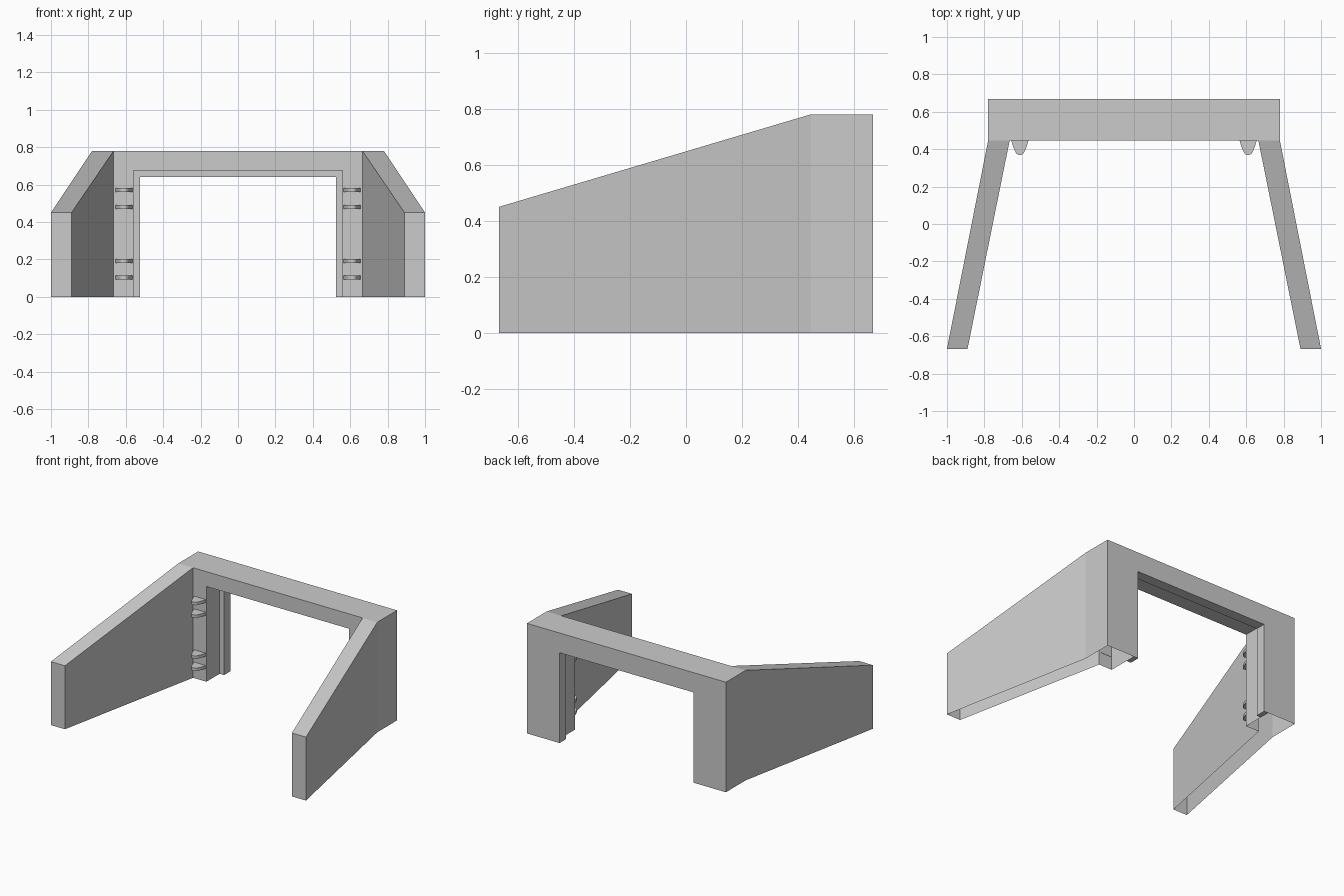
import bpy, bmesh
from math import sin, cos, pi

if "Cube" in bpy.data.objects:
    bpy.data.objects.remove(bpy.data.objects["Cube"])

F, B, E = 0.446, 0.667, -0.667    # frame front, frame back, wing end (y)
H, HE = 0.78, 0.45                # frame height, wing end height
OX, OZ = 0.56, 0.675              # doorway half width and height
LX, LZ, LY = 0.525, 0.64, 0.594   # door stop half width, height, front y


def finish(bm, name):
    bmesh.ops.remove_doubles(bm, verts=bm.verts, dist=1e-5)
    bmesh.ops.recalc_face_normals(bm, faces=bm.faces)
    bmesh.ops.dissolve_limit(bm, angle_limit=0.002, verts=bm.verts, edges=bm.edges)
    mesh = bpy.data.meshes.new(name)
    bm.to_mesh(mesh)
    bm.free()
    ob = bpy.data.objects.new(name, mesh)
    bpy.context.collection.objects.link(ob)
    return ob


def extrude(profile, vec, name):
    bm = bmesh.new()
    face = bm.faces.new([bm.verts.new(p) for p in profile])
    geom = bmesh.ops.extrude_face_region(bm, geom=[face])["geom"]
    bmesh.ops.translate(bm, vec=vec, verts=[v for v in geom if isinstance(v, bmesh.types.BMVert)])
    return finish(bm, name)


# Headwall and wing walls: one shell, open underneath
bm = bmesh.new()
for s in (1, -1):
    def face(*pts):
        bm.faces.new([bm.verts.new((s * x, y, z)) for x, y, z in pts])

    def wall(x1, y1, h1, x2, y2, h2):
        face((x1, y1, 0), (x2, y2, 0), (x2, y2, h2), (x1, y1, h1))

    wall(0.78, B, H, 0.78, F, H)
    wall(0.78, F, H, 1, E, HE)
    wall(1, E, HE, 0.89, E, HE)
    wall(0.89, E, HE, 0.665, F, H)
    wall(OX, F, OZ, OX, B, OZ)
    face((0.78, F, H), (1, E, HE), (0.89, E, HE), (0.665, F, H))
    face((0, F, H), (0.665, F, H), (0.78, F, H), (0.78, B, H), (0, B, H))
    face((0, F, OZ), (OX, F, OZ), (OX, B, OZ), (0, B, OZ))
    for x, y in ((0.665, F), (0.78, B)):
        face((x, y, 0), (OX, y, 0), (OX, y, OZ), (0, y, OZ), (0, y, H), (x, y, H))
finish(bm, "portal_walls")

# Door stop lining the back of the opening
stop = [(-OX, 0), (-OX, OZ), (OX, OZ), (OX, 0), (LX, 0), (LX, LZ), (-LX, LZ), (-LX, 0)]
extrude([(x, LY, z) for x, z in stop], (0, B - LY, 0), "door_stop")

# Hinge lugs: rounded tabs in pairs on each jamb
arc = [(0.026 * cos(a), -0.051 - 0.026 * sin(a)) for a in [pi * (0.1 + 0.08 * i) for i in range(11)]]
tab = [(0.046, 0.002), (0.036, -0.033)] + arc + [(-0.036, -0.033), (-0.046, 0.002)]
for side in (-1, 1):
    for z in (0.093, 0.18, 0.47, 0.56):
        lug = extrude([(side * 0.61 + x, F + y, z) for x, y in tab], (0, 0, 0.021), "hinge_lug")
        bpy.ops.object.select_all(action='DESELECT')
        lug.select_set(True)
        bpy.context.view_layer.objects.active = lug
        bpy.ops.object.shade_smooth_by_angle(angle=0.6)
